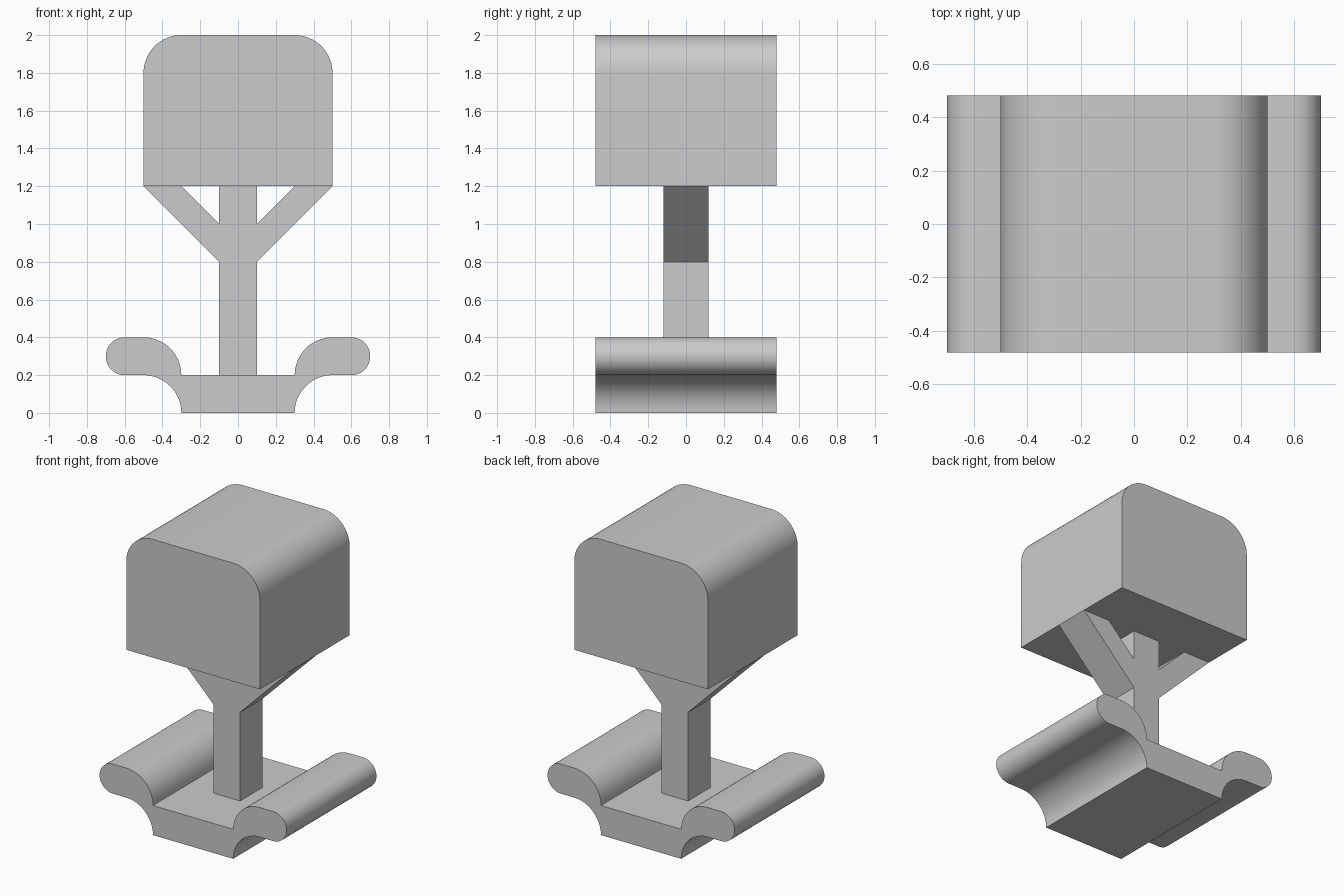
import bpy, bmesh
from math import cos, sin, radians

cube = bpy.data.objects.get("Cube")
if cube:
    bpy.data.objects.remove(cube, do_unlink=True)

# Single plain grey
grey = bpy.data.materials.new("plain_grey")
grey.use_nodes = True
colour = (0.6, 0.6, 0.6, 1)
grey.diffuse_color = colour
grey.node_tree.nodes["Principled BSDF"].inputs["Base Color"].default_value = colour


def arc(cx, cz, r, start, end, steps=16):
    angles = [radians(start + (end - start) * i / steps) for i in range(steps + 1)]
    return [(cx + r * cos(a), cz + r * sin(a)) for a in angles]


def mirrored(half):
    """Close a right-hand outline (bottom to top) with its mirror image."""
    return half + [(-x, z) for x, z in reversed(half)]


def extrude_profile(name, outline, depth):
    """Extrude an x-z outline along y, centred on y = 0."""
    bm = bmesh.new()
    face = bm.faces.new([bm.verts.new((x, -depth / 2, z)) for x, z in outline])
    ext = bmesh.ops.extrude_face_region(bm, geom=[face])
    moved = [g for g in ext["geom"] if isinstance(g, bmesh.types.BMVert)]
    bmesh.ops.translate(bm, verts=moved, vec=(0, depth, 0))
    bmesh.ops.recalc_face_normals(bm, faces=bm.faces)
    mesh = bpy.data.meshes.new(name)
    bm.to_mesh(mesh)
    bm.free()
    mesh.materials.append(grey)
    obj = bpy.data.objects.new(name, mesh)
    bpy.context.collection.objects.link(obj)
    bpy.ops.object.select_all(action="DESELECT")
    obj.select_set(True)
    bpy.context.view_layer.objects.active = obj
    bpy.ops.object.shade_smooth_by_angle(angle=radians(30))
    return obj


WIDE, NARROW = 0.96, 0.24

# Base with curled side lips: concave underside, round tip, convex upper curve
base_half = (arc(0.5, 0, 0.2, 180, 90)
             + arc(0.6, 0.3, 0.1, -90, 90, 24)
             + arc(0.5, 0.2, 0.2, 90, 180))
extrude_profile("base", mirrored(base_half), WIDE)

# Post with two diagonal braces
post_half = [(0.1, 0.2), (0.1, 0.8), (0.5, 1.2), (0.3, 1.2), (0.1, 1.0), (0.1, 1.2)]
extrude_profile("braced_post", mirrored(post_half), NARROW)

# Head block with rounded upper corners
head_half = [(0.5, 1.2)] + arc(0.3, 1.8, 0.2, 0, 90)
extrude_profile("head_block", mirrored(head_half), WIDE)
